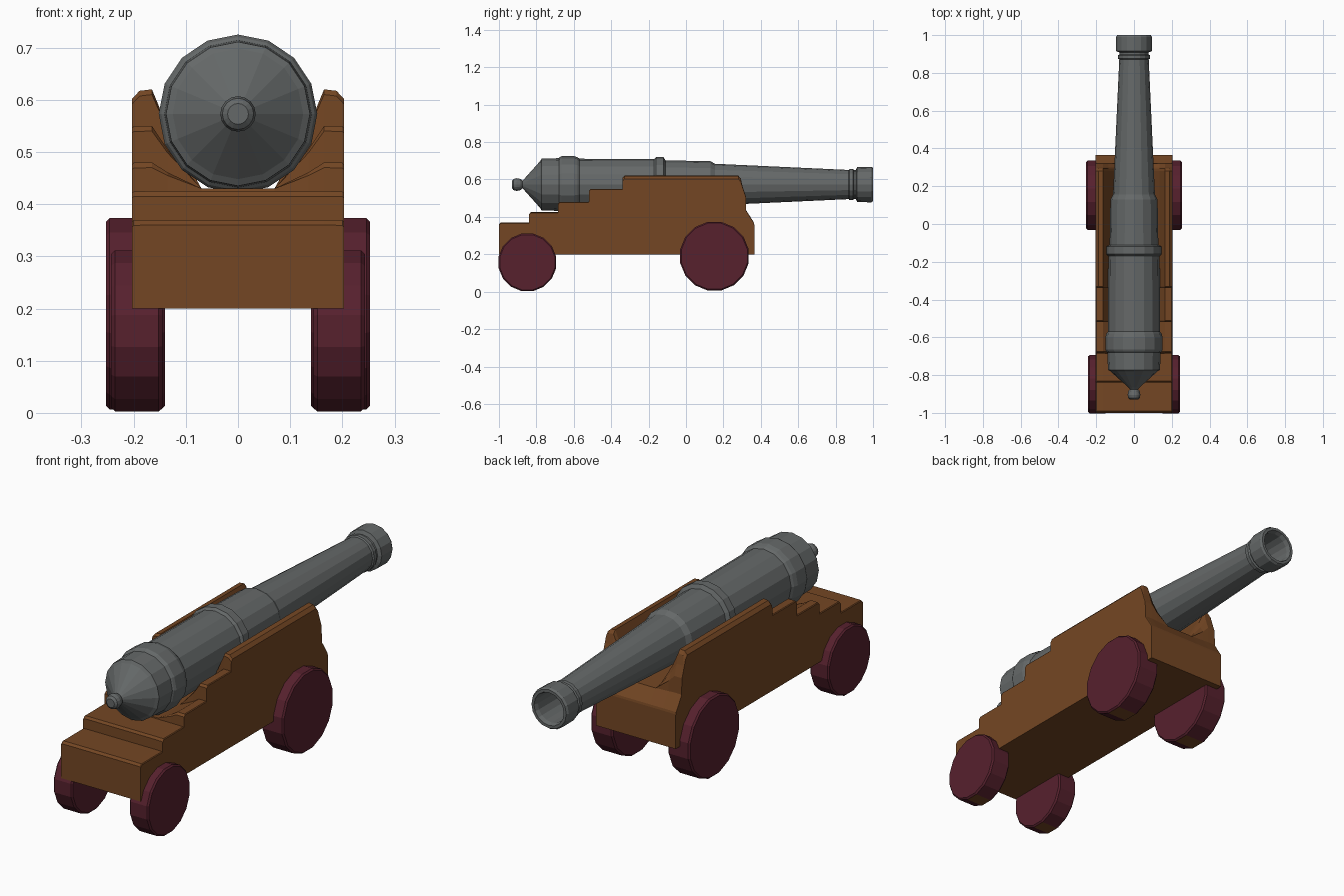
import bpy, bmesh, math
from mathutils import Vector

if "Cube" in bpy.data.objects:
    bpy.data.objects.remove(bpy.data.objects["Cube"])


def material(name, rgb):
    m = bpy.data.materials.new(name)
    m.diffuse_color = (*rgb, 1)
    m.use_nodes = True
    m.node_tree.nodes["Principled BSDF"].inputs["Base Color"].default_value = m.diffuse_color
    return m


IRON = material("grey iron", (0.13, 0.14, 0.14))
WOOD = material("brown wood", (0.175, 0.062, 0.017))
RED = material("dark red paint", (0.095, 0.015, 0.027))


def loft(name, rings, mats, cap=True):
    """Skin a row of closed rings that all have the same point count."""
    bm = bmesh.new()
    vs = [[bm.verts.new(p) for p in ring] for ring in rings]
    n = len(vs[0])
    for a, b in zip(vs, vs[1:]):
        for i in range(n):
            j = (i + 1) % n
            bm.faces.new((a[i], a[j], b[j], b[i]))
    if cap:
        bm.faces.new(vs[0])
        bm.faces.new(vs[-1])
    bmesh.ops.remove_doubles(bm, verts=bm.verts, dist=0.0002)
    bmesh.ops.dissolve_degenerate(bm, edges=bm.edges, dist=0.0002)
    bmesh.ops.recalc_face_normals(bm, faces=bm.faces)
    me = bpy.data.meshes.new(name)
    bm.to_mesh(me)
    bm.free()
    for m in mats:
        me.materials.append(m)
    ob = bpy.data.objects.new(name, me)
    bpy.context.collection.objects.link(ob)
    return ob


# Barrel: 16-sided lathe around the y axis, with the bore turned back inside
profile = [(-0.93, 0.02), (-0.922, 0.03), (-0.905, 0.034), (-0.885, 0.03),
           (-0.875, 0.02), (-0.865, 0.03), (-0.78, 0.125), (-0.772, 0.138),
           (-0.68, 0.141), (-0.675, 0.147), (-0.665, 0.152), (-0.60, 0.152),
           (-0.58, 0.146), (-0.57, 0.138), (-0.17, 0.136), (-0.16, 0.147),
           (-0.12, 0.147), (-0.11, 0.129), (0.13, 0.125), (0.155, 0.111),
           (0.87, 0.078), (0.875, 0.084), (0.893, 0.084), (0.898, 0.077),
           (0.908, 0.077), (0.915, 0.094), (0.99, 0.095), (1.0, 0.089),
           (1.0, 0.076), (0.98, 0.07), (0.5, 0.065)]
SIDES = 16
loft("barrel",
     [[(r * math.sin(math.tau * i / SIDES), y,
        0.573 + r * math.cos(math.tau * i / SIDES)) for i in range(SIDES)]
      for y, r in profile], [IRON])


# Carriage: stepped side outline, with a sloped trough between the cheeks
def carriage_section(y, top):
    floor = min(top, 0.43)
    c = 0.018 if top > 0.59 else 0.004
    half = [(0.203, 0.2), (0.203, top - c), (0.203 - c * 0.8, top - c * 0.15),
            (0.165, top), (0.135, floor + (top - floor) * 0.62), (0.07, floor)]
    return ([(x, y, z) for x, z in half]
            + [(-x, y, z) for x, z in reversed(half)])


steps = [(-1.0, 0.37), (-0.84, 0.425), (-0.685, 0.48), (-0.52, 0.55),
         (-0.34, 0.62)]
outline = []
previous = None
for y, top in steps:
    if previous:
        outline.append((y, previous))
    outline += [(y + 0.001, top - 0.01), (y + 0.01, top)]   # eased step edge
    previous = top
outline[0] = (-1.0, 0.36)
outline += [(0.28, 0.62), (0.293, 0.605), (0.303, 0.56), (0.32, 0.51),
            (0.322, 0.435), (0.363, 0.37), (0.365, 0.36)]
loft("carriage", [carriage_section(y, t) for y, t in outline], [WOOD])


# Wheels: 16-sided bevelled discs, bare wood where they touch the ground
def wheel(name, side, y, z, r, x0, x1):
    b = 0.007
    rings = []
    for x, rad in [(x0, r - b), (x0 + b, r), (x1 - b, r), (x1, r - b)]:
        rings.append([(side * x,
                       y + rad * math.sin(math.tau * (i + 0.5) / SIDES),
                       z + rad * math.cos(math.tau * (i + 0.5) / SIDES))
                      for i in range(SIDES)])
    ob = loft(name, rings, [RED, WOOD])
    for p in ob.data.polygons:
        p.material_index = 1 if p.normal.z < -0.98 else 0


for side, label in ((1, "right"), (-1, "left")):
    wheel("small_wheel_" + label, side, -0.848, 0.157, 0.157, 0.145, 0.243)
    wheel("large_wheel_" + label, side, 0.152, 0.19, 0.187, 0.14, 0.253)
